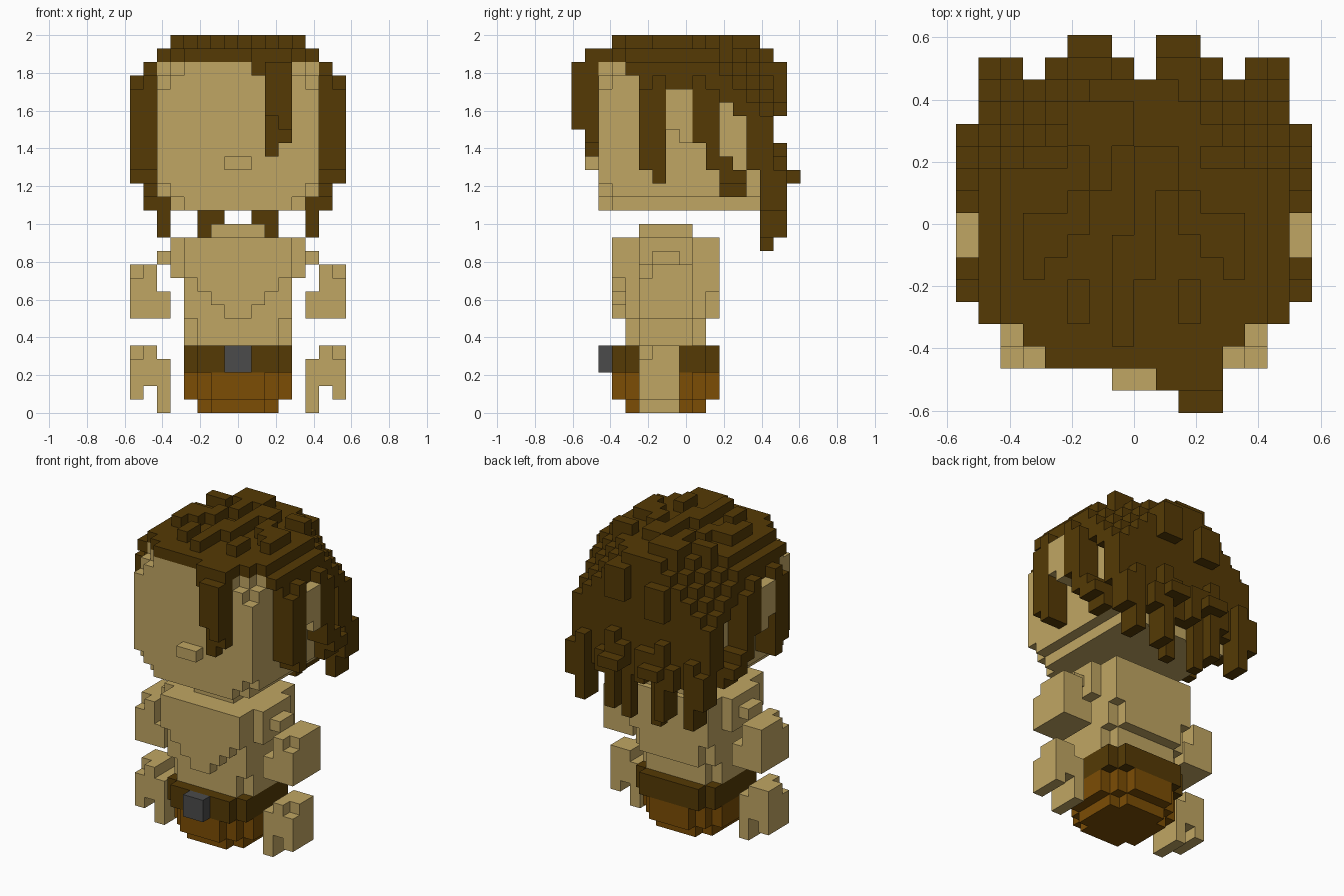
import bpy
import bmesh
from mathutils import Vector

UNIT = 1 / 14           # edge of one block
Y_MIDDLE = 8.5          # block row that lies on y = 0

if "Cube" in bpy.data.objects:
    bpy.data.objects.remove(bpy.data.objects["Cube"], do_unlink=True)


def make_material(name, red, green, blue):
    colour = (red, green, blue, 1)
    material = bpy.data.materials.new(name)
    material.use_nodes = True
    material.diffuse_color = colour
    material.node_tree.nodes["Principled BSDF"].inputs["Base Color"].default_value = colour
    return material


skin = make_material("tan skin", .53, .38, .125)
hair_brown = make_material("dark brown", .09, .042, .0015)
shorts_brown = make_material("warm brown", .2, .075, .0015)
buckle_grey = make_material("buckle grey", .07, .07, .07)


class BlockPart:
    """A set of grid blocks that becomes one mesh of its exposed faces."""

    def __init__(self, name, material):
        self.name, self.material, self.cells = name, material, set()

    def add(self, x, y, z):
        self.cells |= {(i, j, k) for i in range(*x) for j in range(*y) for k in range(*z)}

    def pair(self, x, y, z):
        self.add(x, y, z)
        self.add((-x[1], -x[0]), y, z)

    def rounded(self, half, y, z, steps):
        """A centred block whose upright corners are cut in steps."""
        for step in range(steps + 1):
            inset = steps - step
            self.add((step - half, half - step), (y[0] + inset, y[1] - inset), z)

    def build(self):
        bm = bmesh.new()
        corners = {}

        def corner(position):
            key = tuple(round(value) for value in position)
            if key not in corners:
                i, j, k = key
                corners[key] = bm.verts.new((i * UNIT, (j - Y_MIDDLE) * UNIT, k * UNIT))
            return corners[key]

        for cell in sorted(self.cells):
            for axis in range(3):
                for side in (0, 1):
                    neighbour = list(cell)
                    neighbour[axis] += 2 * side - 1
                    if tuple(neighbour) in self.cells:
                        continue
                    base, u, v = Vector(cell), Vector((0, 0, 0)), Vector((0, 0, 0))
                    base[axis] += side
                    u[(axis + 1) % 3] = v[(axis + 2) % 3] = 1
                    loop = [base, base + u, base + u + v, base + v]
                    bm.faces.new([corner(p) for p in (loop if side else reversed(loop))])
        mesh = bpy.data.meshes.new(self.name)
        bm.to_mesh(mesh)
        bm.free()
        mesh.materials.append(self.material)
        bpy.context.collection.objects.link(bpy.data.objects.new(self.name, mesh))


# Head: rounded front corners at the top and bottom, nose and ears
head = BlockPart("head", skin)
head.add(x=(-6, 6), y=(2, 14), z=(17, 22))
head.add(x=(-6, 6), y=(2, 12), z=(22, 24))
for level, cut, end in ((15, 2, 14), (16, 1, 14), (24, 1, 11), (25, 2, 11)):
    for step in range(cut + 1):
        half = min(6 - cut + step, 5 if level == 15 else 6)
        head.add(x=(-half, half), y=(2 + step, end), z=(level, level + 1))
head.add(x=(-1, 1), y=(1, 2), z=(18, 19))
head.pair(x=(6, 8), y=(7, 9), z=(21, 24))
head.pair(x=(6, 8), y=(8, 9), z=(20, 21))

# Hair cap: stepped crown, and a back panel whose corners round off upwards
cap = BlockPart("hair_cap", hair_brown)
cap.add(x=(-6, 6), y=(4, 11), z=(26, 27))
cap.add(x=(-5, 5), y=(3, 12), z=(26, 27))
cap.add(x=(-4, 4), y=(2, 3), z=(26, 27))
cap.add(x=(-6, 6), y=(11, 12), z=(24, 26))
cap.add(x=(-7, 7), y=(14, 15), z=(17, 22))
cap.add(x=(-6, 6), y=(14, 15), z=(16, 17))
for level in range(22, 27):
    for row in (12, 13, 14):
        half = 7 - max(0, level - 21 - (14 - row))
        cap.add((-half, half), (row, row + 1), (level, level + 1))
cap.pair(x=(6, 7), y=(4, 11), z=(25, 26))
cap.pair(x=(6, 7), y=(5, 12), z=(24, 25))

# Raised locks on the crown
locks = BlockPart("crown_locks", hair_brown)
for x, y in (((-1, 0), (3, 6)), ((-1, 1), (6, 8)), ((0, 1), (8, 12)), ((-3, 0), (12, 14))):
    locks.add(x, y, z=(27, 28))
for x, y in (((2, 3), (4, 6)), ((4, 5), (6, 9)), ((3, 4), (7, 9)), ((1, 2), (10, 12)),
             ((2, 3), (8, 10)), ((3, 5), (11, 12))):
    locks.pair(x, y, z=(27, 28))

# Fringe lock hanging over the face
fringe = BlockPart("fringe_lock", hair_brown)
fringe.add(x=(1, 4), y=(1, 2), z=(25, 27))
fringe.add(x=(2, 4), y=(1, 2), z=(20, 25))
fringe.add(x=(2, 3), y=(1, 2), z=(19, 20))
fringe.add(x=(2, 4), y=(0, 1), z=(22, 26))
fringe.add(x=(3, 4), y=(0, 1), z=(21, 22))

# Side hair: each row hangs to its own height around the ears
sides = BlockPart("side_hair", hair_brown)
for row, bottom, top in zip((5, 6, 9, 10), (18, 17, 20, 18), (24, 25, 25, 24)):
    sides.pair(x=(6, 7), y=(row, row + 1), z=(bottom, 25))
    sides.pair(x=(7, 8), y=(row, row + 1), z=(bottom, top))
sides.pair(x=(6, 7), y=(11, 12), z=(23, 24))
sides.pair(x=(6, 7), y=(13, 14), z=(18, 22))
sides.pair(x=(6, 8), y=(11, 12), z=(17, 19))
sides.pair(x=(6, 8), y=(12, 13), z=(17, 18))
sides.pair(x=(6, 7), y=(11, 13), z=(16, 17))

# Back hair: raised upper locks and hanging tips
back = BlockPart("back_hair", hair_brown)
back.add(x=(1, 3), y=(15, 16), z=(23, 26))
back.add(x=(-3, -1), y=(15, 16), z=(22, 25))
back.pair(x=(5, 6), y=(14, 16), z=(13, 19))
back.pair(x=(6, 7), y=(14, 16), z=(15, 18))
back.pair(x=(2, 3), y=(14, 16), z=(13, 20))
back.pair(x=(1, 2), y=(14, 15), z=(12, 18))
back.pair(x=(1, 3), y=(16, 17), z=(17, 18))
back.pair(x=(1, 2), y=(15, 16), z=(17, 19))
back.pair(x=(3, 4), y=(15, 16), z=(16, 18))
back.add(x=(-1, 0), y=(15, 16), z=(16, 19))

# Torso with neck, shoulders and tapering chest
torso = BlockPart("torso", skin)
torso.add(x=(-2, 2), y=(5, 9), z=(13, 14))
torso.rounded(half=4, y=(4, 10), z=(5, 7), steps=1)
torso.add(x=(-4, 4), y=(4, 10), z=(7, 13))
torso.add(x=(-4, 4), y=(10, 11), z=(9, 13))
torso.add(x=(-3, 3), y=(10, 11), z=(7, 9))
torso.pair(x=(4, 5), y=(5, 9), z=(10, 13))
torso.pair(x=(5, 6), y=(6, 8), z=(11, 12))
for half, level in ((1, 7), (2, 8), (3, 9)):
    torso.add(x=(-half, half), y=(3, 4), z=(level, level + 1))
torso.add(x=(-4, 4), y=(3, 4), z=(10, 13))

# Belt, buckle and shorts with stepped corners
belt = BlockPart("belt", hair_brown)
belt.rounded(half=4, y=(3, 11), z=(3, 5), steps=1)
shorts = BlockPart("shorts", shorts_brown)
shorts.rounded(half=4, y=(3, 11), z=(1, 3), steps=2)
shorts.rounded(half=3, y=(4, 10), z=(0, 1), steps=1)
buckle = BlockPart("buckle", buckle_grey)
buckle.add(x=(-1, 1), y=(2, 3), z=(3, 5))

# Floating arms and hands
arms = BlockPart("upper_arms", skin)
arms.pair(x=(6, 8), y=(6, 9), z=(9, 11))
arms.pair(x=(6, 7), y=(5, 6), z=(9, 11))
arms.pair(x=(7, 8), y=(5, 6), z=(9, 10))
arms.pair(x=(5, 8), y=(5, 9), z=(7, 9))
hands = BlockPart("hands", skin)
hands.pair(x=(6, 8), y=(6, 8), z=(4, 5))
hands.pair(x=(6, 7), y=(5, 6), z=(4, 5))
hands.pair(x=(5, 8), y=(5, 8), z=(2, 4))
hands.pair(x=(7, 8), y=(5, 8), z=(1, 2))
hands.pair(x=(5, 6), y=(5, 8), z=(0, 2))

for part in (head, cap, locks, fringe, sides, back, torso, belt, shorts, buckle, arms, hands):
    part.build()
